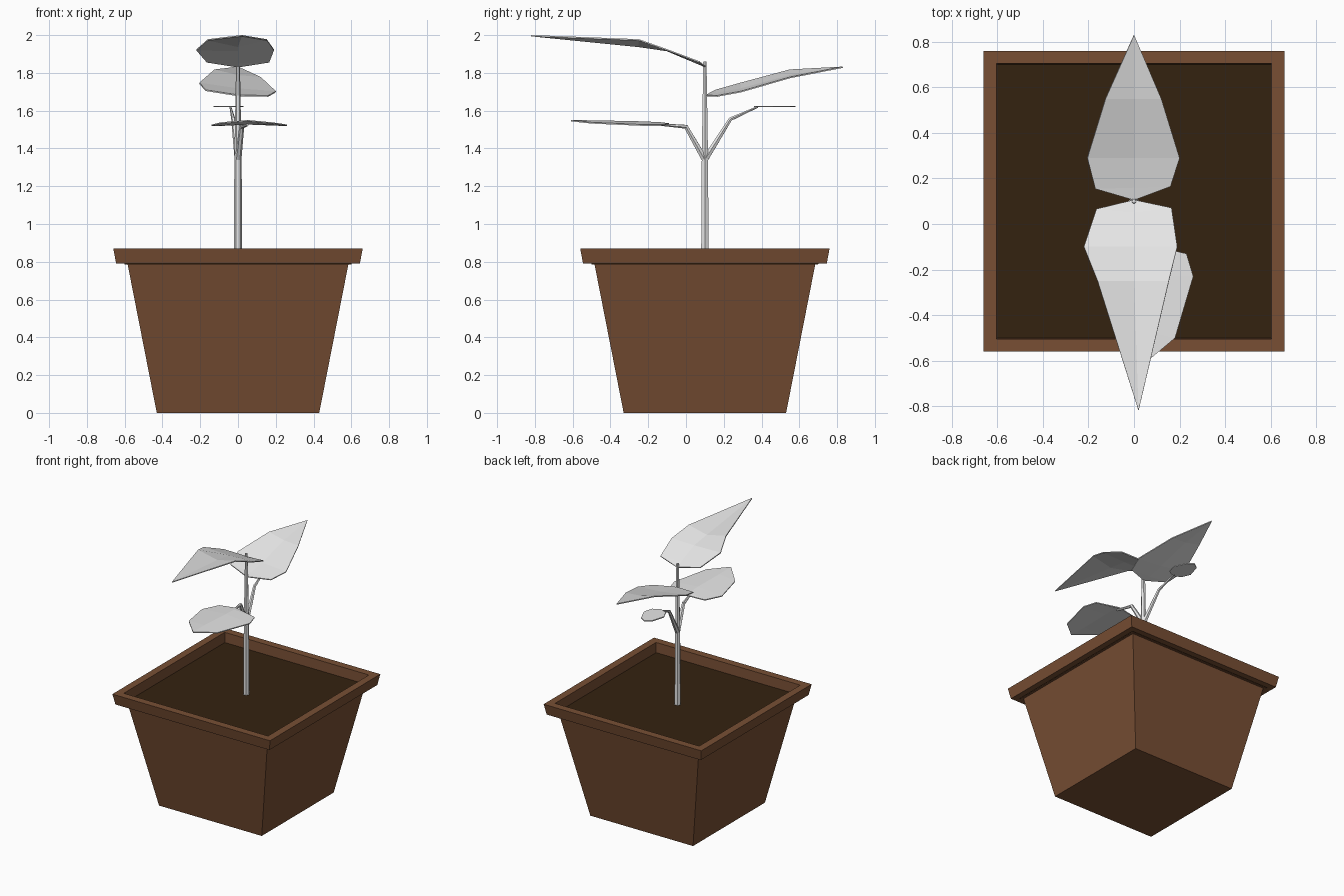
import bpy, bmesh, math
from mathutils import Vector

cube = bpy.data.objects.get("Cube")
if cube:
    bpy.data.objects.remove(cube, do_unlink=True)

CENTRE_Y = 0.10


def material(name, colour):
    m = bpy.data.materials.new(name)
    m.use_nodes = True
    m.diffuse_color = (*colour, 1)
    m.node_tree.nodes["Principled BSDF"].inputs["Base Color"].default_value = (*colour, 1)
    return m


terracotta = material("terracotta_brown", (0.188, 0.078, 0.034))
earth = material("dark_soil", (0.034, 0.016, 0.005))
pale = material("pale_grey", (0.8, 0.8, 0.8))


def finish(name, bm, mat):
    bmesh.ops.recalc_face_normals(bm, faces=bm.faces[:])
    mesh = bpy.data.meshes.new(name)
    bm.to_mesh(mesh)
    bm.free()
    mesh.materials.append(mat)
    obj = bpy.data.objects.new(name, mesh)
    bpy.context.collection.objects.link(obj)
    return obj


def bridge(bm, rings):
    for a, b in zip(rings, rings[1:]):
        for i in range(len(a)):
            j = (i + 1) % len(a)
            bm.faces.new((a[i], a[j], b[j], b[i]))


def square_loft(name, profile, mat):
    """Loft square rings given as (half width, height), capped at both ends."""
    bm = bmesh.new()
    rings = [[bm.verts.new((sx * h, CENTRE_Y + sy * h, z))
              for sx, sy in ((-1, -1), (1, -1), (1, 1), (-1, 1))] for h, z in profile]
    bridge(bm, rings)
    bm.faces.new(rings[0])
    bm.faces.new(rings[-1])
    return finish(name, bm, mat)


def tube(name, path, radii, sides=6):
    """Sweep a tapering polygon along a path."""
    bm = bmesh.new()
    pts = [Vector(p) for p in path]
    rings = []
    for k, (p, r) in enumerate(zip(pts, radii)):
        tangent = pts[min(k + 1, len(pts) - 1)] - pts[max(k - 1, 0)]
        turn = Vector((0, 0, 1)).rotation_difference(tangent.normalized())
        angles = [math.tau * i / sides for i in range(sides)]
        rings.append([bm.verts.new(p + turn @ Vector((r * math.cos(a), r * math.sin(a), 0)))
                      for a in angles])
    bridge(bm, rings)
    bm.faces.new(rings[0])
    bm.faces.new(rings[-1])
    return finish(name, bm, pale)


def leaf(name, base, left, rib, right, tip):
    """Cupped blade: two edge rows joined to a midrib, pointed at both ends."""
    bm = bmesh.new()
    b, t = bm.verts.new(base), bm.verts.new(tip)
    mid = [b] + [bm.verts.new(p) for p in rib] + [t]
    for side in (left, right):
        edge = [b] + [bm.verts.new(p) for p in side] + [t]
        for i in range(len(mid) - 1):
            corners = (mid[i], mid[i + 1], edge[i + 1], edge[i])
            bm.faces.new(list(dict.fromkeys(corners)))
    obj = finish(name, bm, pale)
    thick = obj.modifiers.new("thickness", "SOLIDIFY")
    thick.thickness = 0.007
    thick.offset = 0
    return obj


# Pot with overhanging rim, and the soil inside it
square_loft("pot", [(0.43, 0), (0.585, 0.79), (0.645, 0.79), (0.66, 0.87),
                    (0.604, 0.87), (0.60, 0.785)], terracotta)
square_loft("soil", [(0.601, 0.787), (0.601, 0.795)], earth)

# Stem and side stalks
tube("stem", [(0, 0.10, 0.79), (0, 0.10, 1.36), (0, 0.10, 1.86)], [0.023, 0.019, 0.010])
tube("front_stalk", [(0, 0.10, 1.34), (0.02, 0.0, 1.515), (0.05, -0.12, 1.525)],
     [0.018, 0.013, 0.007])
tube("back_stalk", [(0, 0.10, 1.34), (-0.025, 0.235, 1.555), (-0.04, 0.38, 1.62)],
     [0.018, 0.011, 0.005])

# Leaves
leaf("top_front_leaf", (0, 0.105, 1.832),
     [(-0.165, 0.065, 1.858), (-0.22, -0.10, 1.922), (-0.16, -0.25, 1.975)],
     [(0, 0.05, 1.855), (0, -0.10, 1.918), (0, -0.25, 1.94)],
     [(0.165, 0.07, 1.858), (0.19, -0.10, 1.922), (0.153, -0.25, 1.975)],
     (0.02, -0.82, 1.997))
leaf("upper_back_leaf", (0, 0.105, 1.68),
     [(-0.17, 0.155, 1.707), (-0.205, 0.29, 1.745), (-0.125, 0.55, 1.815)],
     [(0, 0.16, 1.69), (0, 0.29, 1.715), (0, 0.55, 1.785)],
     [(0.16, 0.165, 1.677), (0.20, 0.29, 1.70), (0.12, 0.55, 1.775)],
     (0, 0.83, 1.83))
leaf("lower_front_leaf", (0.05, -0.09, 1.53),
     [(-0.08, -0.11, 1.523), (-0.14, -0.23, 1.523), (-0.09, -0.46, 1.535)],
     [(0.06, -0.13, 1.535), (0.06, -0.23, 1.54), (0.05, -0.47, 1.545)],
     [(0.23, -0.13, 1.523), (0.26, -0.23, 1.523), (0.18, -0.50, 1.535)],
     (0.05, -0.61, 1.547))
leaf("small_back_leaf", (-0.045, 0.36, 1.622),
     [(-0.10, 0.385, 1.622), (-0.13, 0.45, 1.622), (-0.10, 0.55, 1.622)],
     [(-0.045, 0.39, 1.622), (-0.05, 0.45, 1.622), (-0.05, 0.55, 1.622)],
     [(0.01, 0.39, 1.622), (0.03, 0.46, 1.622), (-0.01, 0.55, 1.622)],
     (-0.055, 0.58, 1.622))
